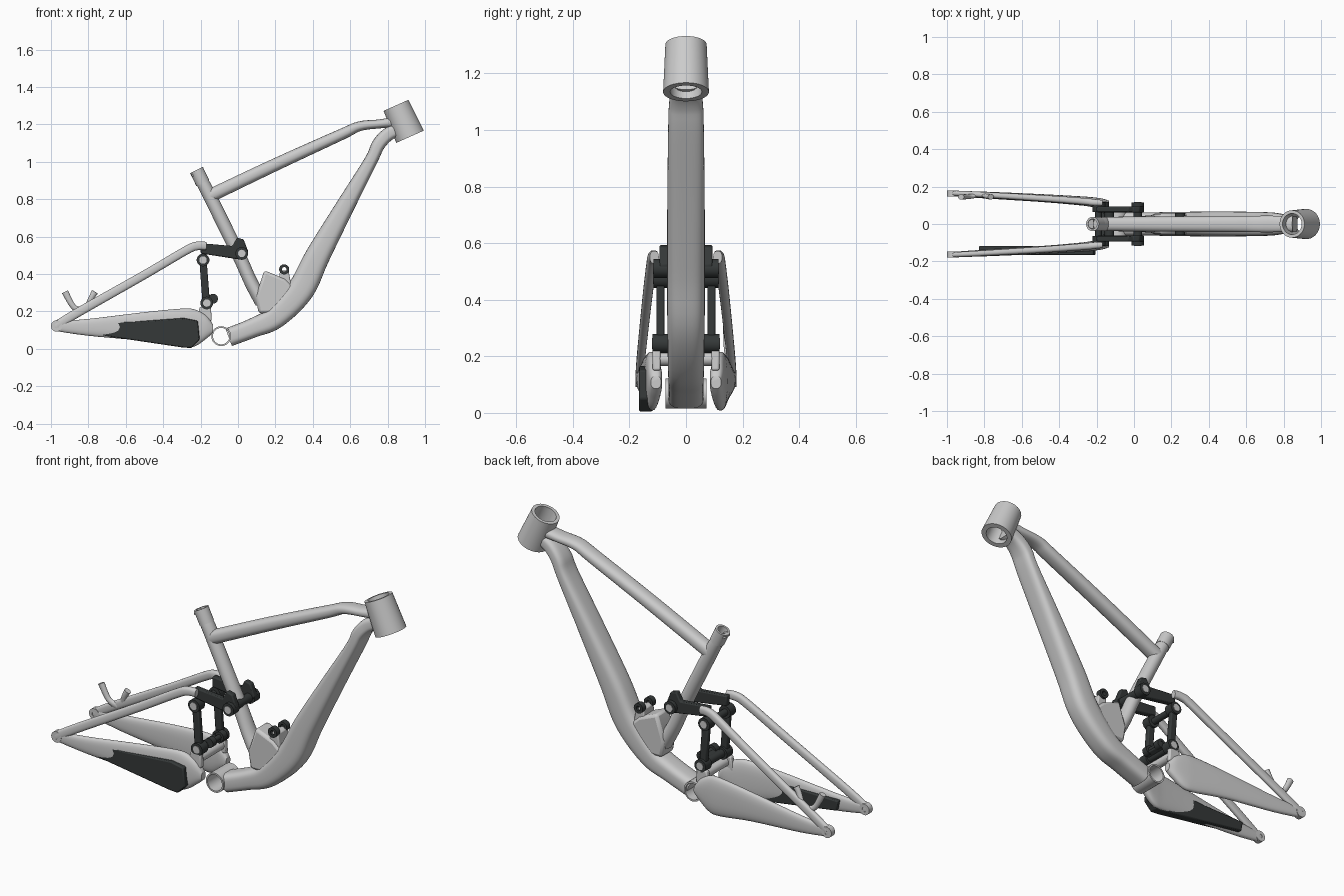
import bpy, bmesh, math
from mathutils import Vector

dark = bpy.data.materials.new("dark_parts")
dark.diffuse_color = (0.035, 0.04, 0.04, 1)
Y = Vector((0, 1, 0))


def finish(name, bm, mat=None, angle=35):
    bmesh.ops.recalc_face_normals(bm, faces=bm.faces)
    me = bpy.data.meshes.new(name)
    bm.to_mesh(me)
    bm.free()
    ob = bpy.data.objects.new(name, me)
    bpy.context.collection.objects.link(ob)
    if mat:
        me.materials.append(mat)
    bpy.ops.object.select_all(action='DESELECT')
    ob.select_set(True)
    bpy.context.view_layer.objects.active = ob
    bpy.ops.object.shade_smooth_by_angle(angle=math.radians(angle))
    return ob


def bridge(bm, a, b):
    n = len(a)
    for i in range(n):
        bm.faces.new((a[i], a[(i + 1) % n], b[(i + 1) % n], b[i]))


def spline(rows, sub):
    # Catmull-Rom through rows of numbers
    out = []
    n = len(rows)
    for i in range(n - 1):
        p = [rows[max(i - 1, 0)], rows[i], rows[i + 1], rows[min(i + 2, n - 1)]]
        for s in range(sub):
            t = s / sub
            out.append([0.5 * (2 * b + (c - a) * t + (2 * a - 5 * b + 4 * c - d) * t * t
                               + (3 * b - a - 3 * c + d) * t ** 3) for a, b, c, d in zip(*p)])
    out.append(list(rows[-1]))
    return out


def loft(name, rows, power=2.0, sub=5, seg=28, fixed_up=False, mat=None):
    # each row: x, y, z, half size in the side plane, half size across y
    rows = spline(rows, sub)
    pts = [Vector(r[:3]) for r in rows]
    bm = bmesh.new()
    rings = []
    for i, r in enumerate(rows):
        t = (pts[min(i + 1, len(pts) - 1)] - pts[max(i - 1, 0)]).normalized()
        side = (Y - t * t.dot(Y)).normalized()
        up = t.cross(side)
        if fixed_up:
            side, up = Y, Vector((0, 0, 1))
        ring = []
        for k in range(seg):
            c, s = math.cos(2 * math.pi * k / seg), math.sin(2 * math.pi * k / seg)
            u = math.copysign(abs(c) ** (2 / power), c) * r[3]
            v = math.copysign(abs(s) ** (2 / power), s) * r[4]
            ring.append(bm.verts.new(pts[i] + up * u + side * v))
        rings.append(ring)
    for a, b in zip(rings, rings[1:]):
        bridge(bm, a, b)
    bm.faces.new(rings[0])
    bm.faces.new(rings[-1])
    return finish(name, bm, mat)


def tube(name, a, b, r, r2=None, inner=0, mat=None, seg=32):
    # solid or hollow cylinder between two points
    a, b = Vector(a), Vector(b)
    d = (b - a).normalized()
    u = d.orthogonal().normalized()
    v = d.cross(u)
    bm = bmesh.new()

    def ring(c, rad):
        return [bm.verts.new(c + (u * math.cos(k * math.tau / seg) + v * math.sin(k * math.tau / seg)) * rad)
                for k in range(seg)]
    o1, o2 = ring(a, r), ring(b, r2 or r)
    bridge(bm, o1, o2)
    if inner:
        i1, i2 = ring(a, inner), ring(b, inner)
        bridge(bm, i1, i2)
        bridge(bm, o1, i1)
        bridge(bm, o2, i2)
    else:
        bm.faces.new(o1)
        bm.faces.new(o2)
    return finish(name, bm, mat)


def plate(name, outline, y0, y1, mat=None, bevel=0.006):
    # side outline (x, z) extruded across y
    bm = bmesh.new()
    a = [bm.verts.new((x, y0, z)) for x, z in outline]
    b = [bm.verts.new((x, y1, z)) for x, z in outline]
    bridge(bm, a, b)
    bm.faces.new(a)
    bm.faces.new(b)
    ob = finish(name, bm, mat)
    m = ob.modifiers.new("soft_edges", 'BEVEL')
    m.width, m.segments = bevel, 2
    return ob


# Front triangle
tube("head_tube", (0.845, 0, 1.302), (0.92, 0, 1.134), 0.073, 0.081, inner=0.056, seg=48)
loft("down_tube", [(0.86, 0, 1.175, 0.035, 0.045), (0.80, 0, 1.145, 0.036, 0.052),
                   (0.75, 0, 1.09, 0.036, 0.06), (0.71, 0, 1.005, 0.035, 0.063),
                   (0.57, 0, 0.757, 0.05, 0.066), (0.425, 0, 0.495, 0.066, 0.067),
                   (0.335, 0, 0.315, 0.072, 0.066), (0.2, 0, 0.17, 0.062, 0.064),
                   (0.08, 0, 0.112, 0.052, 0.062), (-0.05, 0, 0.062, 0.05, 0.062)], power=3.2, seg=40)
loft("top_tube", [(0.85, 0, 1.215, 0.03, 0.042), (0.76, 0, 1.203, 0.024, 0.044),
                  (0.65, 0, 1.19, 0.026, 0.044), (0.55, 0, 1.145, 0.03, 0.043),
                  (0.2, 0, 0.985, 0.034, 0.041), (-0.15, 0, 0.818, 0.036, 0.038)], power=2.4)
loft("seat_tube", [(-0.195, 0, 0.90, 0.034, 0.036), (-0.15, 0, 0.815, 0.036, 0.038),
                   (0.0, 0, 0.51, 0.036, 0.04), (0.07, 0, 0.355, 0.036, 0.045),
                   (0.13, 0, 0.25, 0.04, 0.05)])
tube("seat_collar", (-0.222, 0, 0.956), (-0.188, 0, 0.886), 0.038, inner=0.027)
plate("collar_tab", [(-0.252, 0.925), (-0.243, 0.945), (-0.215, 0.935), (-0.222, 0.912)], -0.025, 0.025, bevel=0.004)
tube("bottom_bracket", (-0.09, -0.072, 0.068), (-0.09, 0.072, 0.068), 0.053, inner=0.044)
plate("shock_cradle", [(0.14, 0.42), (0.25, 0.375), (0.33, 0.30), (0.25, 0.19), (0.11, 0.19), (0.095, 0.28)],
      -0.055, 0.055, bevel=0.015)

# Black guard on the drive side chainstay
plate("chain_guard", [(-0.83, 0.14), (-0.56, 0.145), (-0.29, 0.165), (-0.215, 0.15), (-0.205, 0.05),
                      (-0.25, 0.004), (-0.30, 0.008), (-0.82, 0.085)], -0.166, -0.118, dark)

# Cross parts of the linkage
tube("chainstay_bridge", (-0.17, -0.115, 0.19), (-0.17, 0.115, 0.19), 0.024)
tube("lower_link_axle", (-0.167, -0.11, 0.245), (-0.167, 0.11, 0.245), 0.022, mat=dark)
tube("upper_link_axle", (-0.19, -0.11, 0.475), (-0.19, 0.11, 0.475), 0.018, mat=dark)
tube("rocker_axle", (0.02, -0.1, 0.51), (0.02, 0.1, 0.51), 0.024, mat=dark)

# Mirrored rear triangle and linkage
for s, side in ((-1, "right"), (1, "left")):
    loft("chainstay_" + side,
         [(-0.985, s * 0.164, 0.122, 0.025, 0.014), (-0.8, s * 0.155, 0.115, 0.045, 0.018),
          (-0.5, s * 0.139, 0.119, 0.077, 0.021), (-0.3, s * 0.125, 0.113, 0.102, 0.024),
          (-0.23, s * 0.118, 0.112, 0.098, 0.026), (-0.17, s * 0.11, 0.116, 0.062, 0.026),
          (-0.133, s * 0.106, 0.108, 0.022, 0.018)], power=2.6, fixed_up=True)
    loft("seatstay_" + side,
         [(-0.97, s * 0.165, 0.125, 0.024, 0.014), (-0.85, s * 0.159, 0.198, 0.024, 0.015),
          (-0.5, s * 0.138, 0.396, 0.023, 0.017), (-0.28, s * 0.122, 0.525, 0.023, 0.018),
          (-0.22, s * 0.116, 0.55, 0.023, 0.018), (-0.17, s * 0.112, 0.55, 0.022, 0.016)], power=2.5)
    tube("dropout_" + side, (-0.97, s * 0.147, 0.122), (-0.97, s * 0.178, 0.122), 0.03, inner=0.012)
    plate("rocker_" + side, [(-0.2, 0.565), (-0.03, 0.55), (-0.005, 0.595), (0.03, 0.585), (0.055, 0.52),
                             (0.025, 0.475), (-0.02, 0.482), (-0.2, 0.51)], s * 0.062, s * 0.094, dark)
    plate("link_" + side, [(-0.207, 0.48), (-0.168, 0.48), (-0.15, 0.245), (-0.19, 0.245)],
          s * 0.076, s * 0.104, dark)
    for part, x, z, y in (("rocker", 0.02, 0.51, 0.114), ("upper_link", -0.187, 0.475, 0.114),
                          ("lower_link", -0.167, 0.245, 0.118)):
        tube(f"{part}_pivot_{side}", (x, s * 0.065, z), (x, s * y, z), 0.034, mat=dark)
        tube(f"{part}_bolt_{side}", (x, s * 0.1, z), (x, s * (y + 0.003), z), 0.02)
    plate("chainstay_lug_" + side, [(-0.205, 0.225), (-0.145, 0.225), (-0.14, 0.15), (-0.22, 0.15)],
          s * 0.09, s * 0.118)
    # Shock mounting knobs
    tube("front_shock_knob_" + side, (0.247, s * 0.028, 0.425), (0.247, s * 0.058, 0.425), 0.027, inner=0.012, mat=dark)
    tube("rear_shock_knob_" + side, (-0.133, s * 0.028, 0.268), (-0.133, s * 0.062, 0.268), 0.026, inner=0.012, mat=dark)
plate("front_shock_tab", [(0.225, 0.42), (0.27, 0.42), (0.285, 0.34), (0.215, 0.34)], -0.045, 0.045)
tube("rear_shock_axle", (-0.133, -0.06, 0.268), (-0.133, 0.06, 0.268), 0.013, mat=dark)
plate("rear_shock_yoke", [(-0.18, 0.26), (-0.13, 0.28), (-0.12, 0.25), (-0.17, 0.23)], -0.06, 0.06, dark)

# Brake mounts on the left seatstay
loft("brake_mount_rear", [(-0.925, 0.145, 0.305, 0.018, 0.014), (-0.88, 0.147, 0.225, 0.015, 0.013),
                          (-0.83, 0.155, 0.20, 0.02, 0.012)])
loft("brake_mount_front", [(-0.765, 0.145, 0.305, 0.018, 0.014), (-0.785, 0.147, 0.27, 0.015, 0.013),
                           (-0.80, 0.155, 0.225, 0.02, 0.012)])
